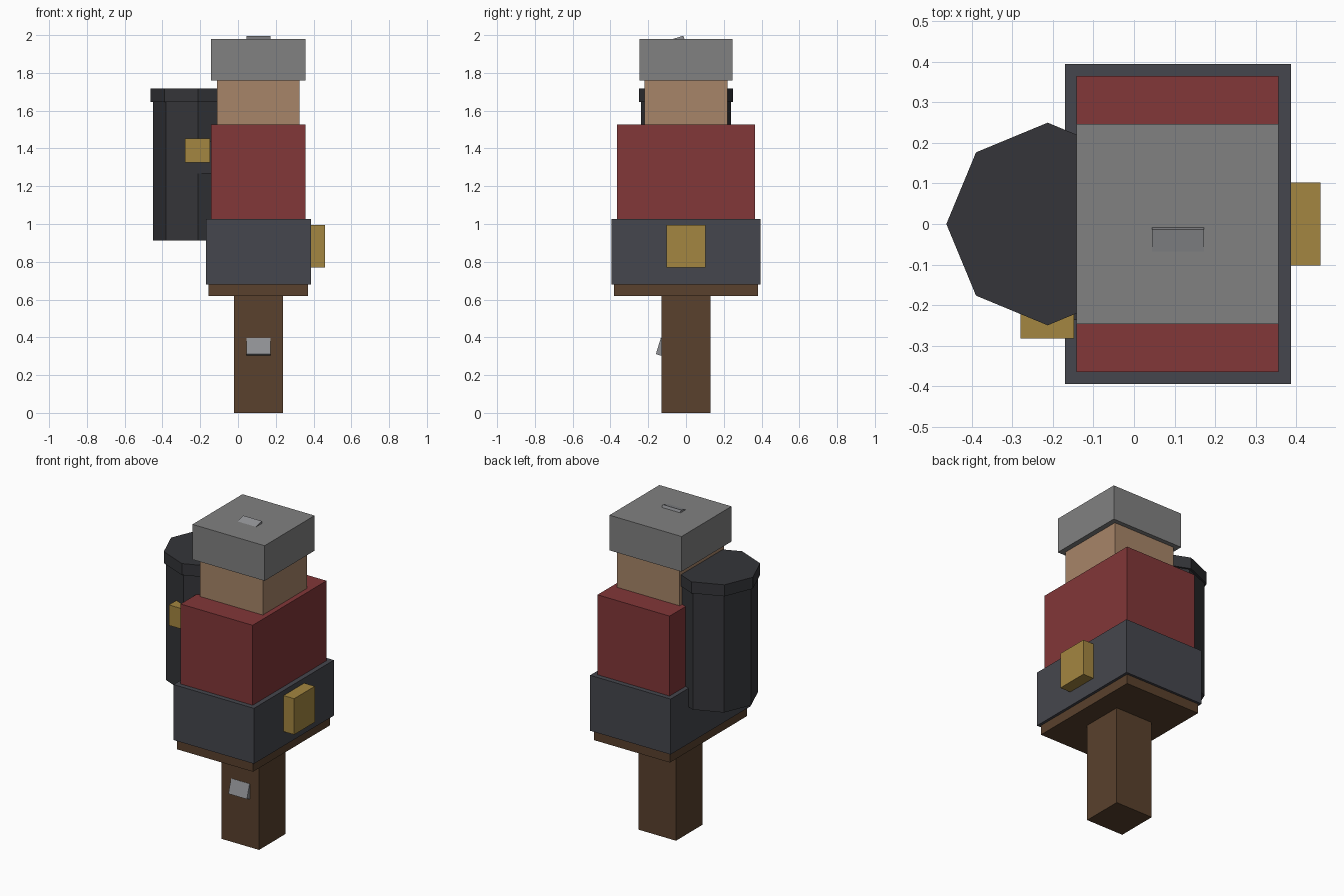
import bpy, math
from mathutils import Vector

if "Cube" in bpy.data.objects:
    bpy.data.objects.remove(bpy.data.objects["Cube"])


def mat(name, r, g, b):
    m = bpy.data.materials.new(name)
    m.diffuse_color = (r, g, b, 1)
    m.use_nodes = True
    m.node_tree.nodes["Principled BSDF"].inputs["Base Color"].default_value = m.diffuse_color
    return m


brown = mat("brown", .10, .052, .026)
slate = mat("slate", .06, .062, .075)
red = mat("red", .223, .038, .040)
skin = mat("skin", .39, .235, .14)
grey = mat("grey", .22, .22, .22)
steel = mat("steel", .28, .285, .30)
gold = mat("gold", .37, .24, .052)
black = mat("black", .035, .036, .041)


def box(name, lo, hi, m, tilt=0):
    lo, hi = Vector(lo), Vector(hi)
    bpy.ops.mesh.primitive_cube_add(size=1, location=(lo + hi) / 2)
    o = bpy.context.object
    o.name, o.scale = name, hi - lo
    o.rotation_euler.x = math.radians(tilt)
    o.data.materials.append(m)
    return o


def octagon(name, r, x, z0, z1, m):
    bpy.ops.mesh.primitive_cylinder_add(vertices=8, radius=r, depth=z1 - z0,
                                        location=(x, 0, (z0 + z1) / 2),
                                        rotation=(0, 0, math.pi / 4))
    o = bpy.context.object
    o.name = name
    o.data.materials.append(m)


# Stacked body blocks: name, x range, half depth, z range, material
for name, x0, x1, y, z0, z1, m in [
    ("leg_post", -.022, .237, .13, 0, .62, brown),
    ("hip_plate", -.155, .37, .38, .62, .68, brown),
    ("waist", -.17, .387, .395, .68, 1.027, slate),
    ("torso", -.142, .357, .365, 1.027, 1.527, red),
    ("head", -.11, .325, .219, 1.527, 1.76, skin),
    ("cap", -.142, .357, .247, 1.76, 1.98, grey),
    ("buckle", .387, .46, .102, .77, .995, gold),
]:
    box(name, (x0, -y, z0), (x1, y, z1), m)

# Octagonal canister with lid
octagon("canister", .237, -.213, .912, 1.645, black)
octagon("canister_lid", .25, -.213, 1.645, 1.717, black)

# Clasp and the bracket behind it
box("clasp", (-.28, -.283, 1.325), (-.148, -.2, 1.453), gold)
box("clasp_bracket", (-.213, -.237, 1.267), (-.13, -.1, 1.44), black)

# Small tilted tabs on the cap and on the leg post
box("cap_tab", (.045, -.105, 1.957), (.173, -.008, 1.983), steel, 17)
box("leg_tab", (.045, -.147, .305), (.173, -.117, .395), steel, -17)
